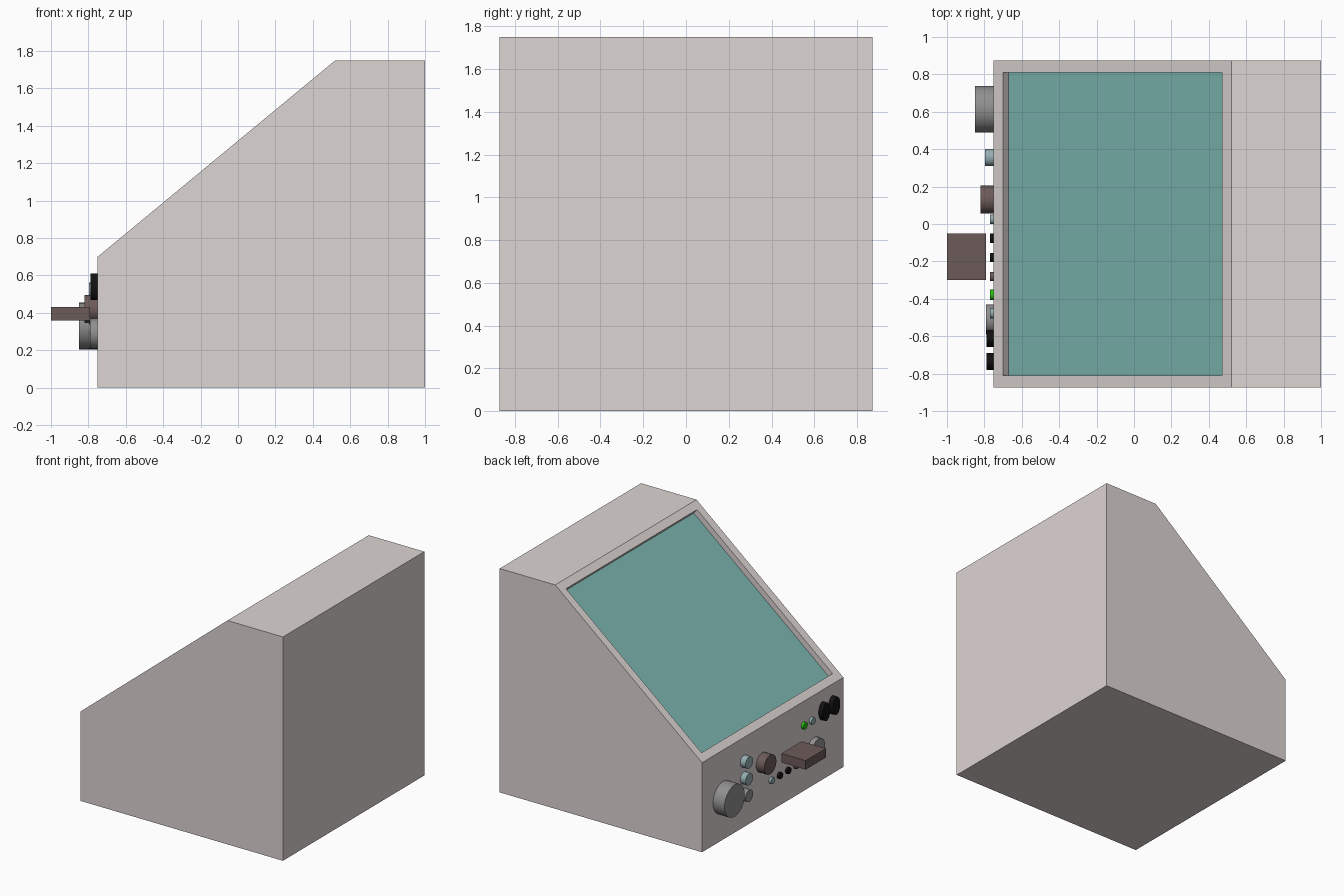
import bpy, bmesh, math
from mathutils import Vector, Matrix

if "Cube" in bpy.data.objects:
    bpy.data.objects.remove(bpy.data.objects["Cube"])

HALF_W = 0.873      # half width of the cabinet along y
FRONT = -0.75       # x of the control panel
INSET, DEPTH = 0.09, 0.045


def material(name, rgb):
    m = bpy.data.materials.new(name)
    m.diffuse_color = (*rgb, 1)
    m.use_nodes = True
    m.node_tree.nodes["Principled BSDF"].inputs["Base Color"].default_value = m.diffuse_color
    return m


SHELL = material("warm_grey", (0.72, 0.66, 0.65))
GLASS = material("teal", (0.20, 0.47, 0.44))
GREY = material("mid_grey", (0.28, 0.28, 0.28))
BROWN = material("brown", (0.15, 0.105, 0.10))
BLACK = material("black", (0.006, 0.006, 0.006))
PALE = material("pale_teal", (0.30, 0.42, 0.44))
GREEN = material("green", (0.02, 0.55, 0.005))


def finish(name, bm, mat, smooth=False):
    bmesh.ops.recalc_face_normals(bm, faces=bm.faces)
    mesh = bpy.data.meshes.new(name)
    bm.to_mesh(mesh)
    bm.free()
    ob = bpy.data.objects.new(name, mesh)
    bpy.context.collection.objects.link(ob)
    mesh.materials.append(mat)
    if smooth:
        bpy.ops.object.select_all(action='DESELECT')
        ob.select_set(True)
        bpy.context.view_layer.objects.active = ob
        bpy.ops.object.shade_smooth_by_angle(angle=math.radians(35))
    return ob


def box(name, lo, hi, mat):
    lo, hi = Vector(lo), Vector(hi)
    bm = bmesh.new()
    bmesh.ops.create_cube(bm, size=1, matrix=Matrix.Translation((lo + hi) / 2)
                          @ Matrix.Diagonal((*(hi - lo), 1)))
    return finish(name, bm, mat)


def knob(name, y, z, r, out, mat, rz=None):
    """Round control standing out from the front panel."""
    bm = bmesh.new()
    back = 0.01
    bmesh.ops.create_cone(bm, cap_ends=True, segments=32, radius1=1, radius2=1, depth=1,
                          matrix=Matrix.Translation((FRONT + (back - out) / 2, y, z))
                          @ Matrix.Diagonal((out + back, r, rz or r, 1))
                          @ Matrix.Rotation(math.pi / 2, 4, 'Y'))
    return finish(name, bm, mat, True)


# Cabinet: side profile extruded across, with a recess sunk in the slope
profile = [(FRONT, 0), (1, 0), (1, 1.75), (0.52, 1.75), (FRONT, 0.70)]
bm = bmesh.new()
side = bm.faces.new([bm.verts.new((x, -HALF_W, z)) for x, z in profile])
ext = bmesh.ops.extrude_face_region(bm, geom=[side], use_keep_orig=True)
bmesh.ops.translate(bm, vec=(0, 2 * HALF_W, 0),
                    verts=[v for v in ext["geom"] if isinstance(v, bmesh.types.BMVert)])
bmesh.ops.recalc_face_normals(bm, faces=bm.faces)
slope = next(f for f in bm.faces if f.normal.x < -0.3 and f.normal.z > 0.3)
bmesh.ops.inset_region(bm, faces=[slope], thickness=INSET)
normal = slope.normal.copy()
sunk = bmesh.ops.extrude_discrete_faces(bm, faces=[slope])["faces"][0]
bmesh.ops.translate(bm, vec=-normal * DEPTH, verts=sunk.verts)
corners = [v.co.copy() for v in sunk.verts]
bmesh.ops.delete(bm, geom=[sunk], context='FACES')
finish("cabinet", bm, SHELL)

# Screen: closes the recess
bm = bmesh.new()
bm.faces.new([bm.verts.new(c) for c in corners])
screen = finish("screen", bm, GLASS)
if screen.data.polygons[0].normal.dot(normal) < 0:
    screen.data.flip_normals()

# Large dial and main knobs
knob("large_dial", 0.613, 0.33, 0.125, 0.10, GREY)
knob("brown_knob", 0.13, 0.42, 0.075, 0.07, BROWN)
knob("grey_knob", -0.51, 0.29, 0.08, 0.04, GREY)

# Column of small knobs
for i, (z, mat) in enumerate([(0.515, PALE), (0.385, PALE), (0.255, GREY)]):
    knob(f"small_knob_{i}", 0.355, z, 0.046, 0.046, mat)

# Row of push buttons
for i, mat in enumerate([PALE, BLACK, BLACK, BROWN]):
    knob(f"push_button_{i}", 0.025 - 0.102 * i, 0.24, 0.025, 0.02, mat)

# Indicator lamps
knob("green_lamp", -0.378, 0.515, 0.027, 0.02, GREEN)
knob("pale_lamp", -0.477, 0.515, 0.027, 0.02, PALE)

# Oval black sockets
for i, y in enumerate((-0.612, -0.735)):
    knob(f"black_socket_{i}", y, 0.54, 0.045, 0.038, BLACK, rz=0.07)

# Projecting handle block
box("handle_block", (-1.0, -0.30, 0.36), (-0.79, -0.05, 0.43), BROWN)
